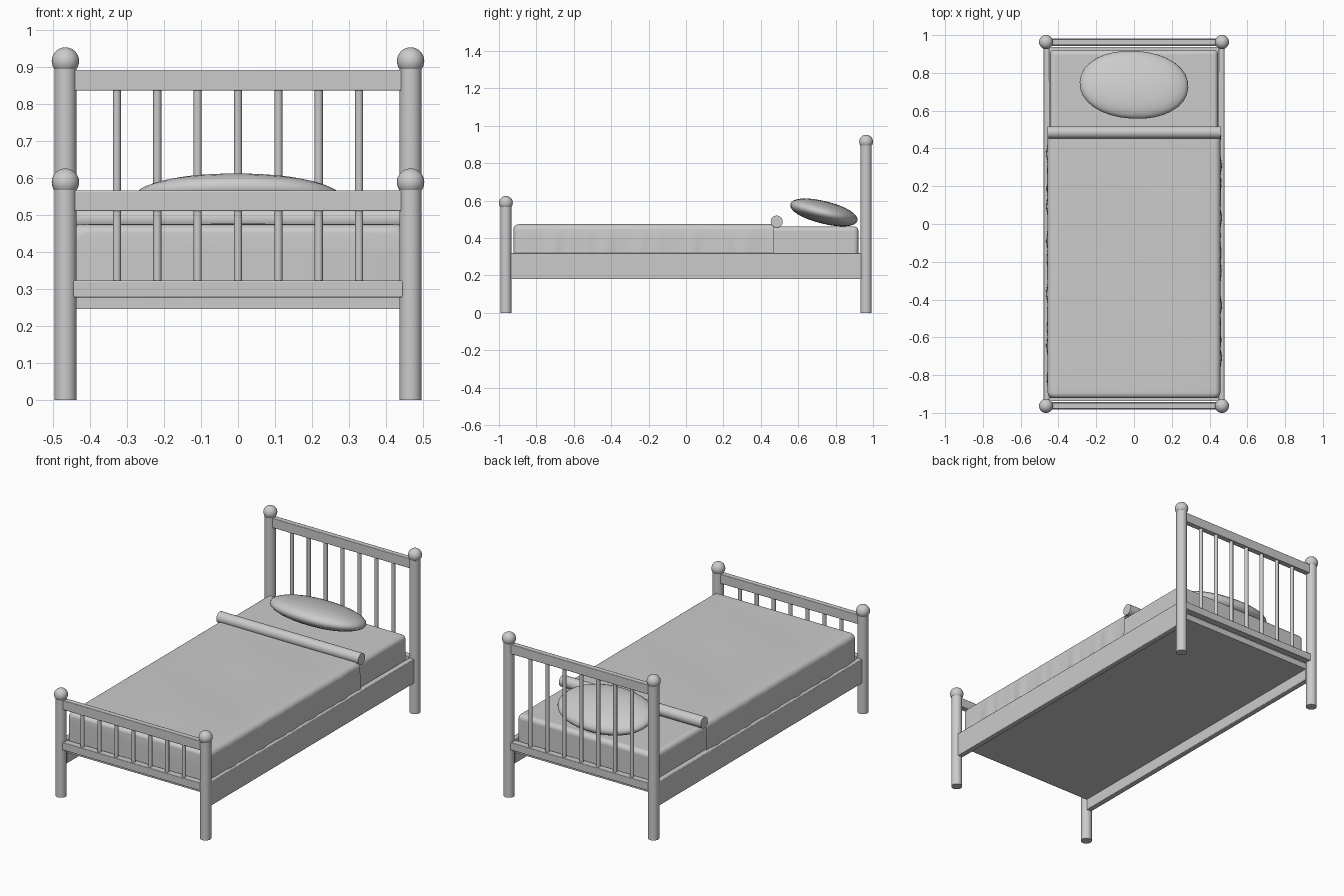
import bpy, bmesh, math

if "Cube" in bpy.data.objects:
    bpy.data.objects.remove(bpy.data.objects["Cube"])

def finish(ob, name, smooth=True):
    ob.name = name
    ob.data.name = name
    if smooth:
        bpy.ops.object.select_all(action='DESELECT')
        ob.select_set(True)
        bpy.context.view_layer.objects.active = ob
        bpy.ops.object.shade_smooth_by_angle(angle=math.radians(40))
    return ob

def box(name, lo, hi, bevel=0.0, segments=2):
    bpy.ops.mesh.primitive_cube_add(size=1)
    ob = bpy.context.object
    for v in ob.data.vertices:
        v.co = [(a + b) / 2 + c * (b - a) for a, b, c in zip(lo, hi, v.co)]
    if bevel:
        m = ob.modifiers.new("bevel", 'BEVEL')
        m.width, m.segments = bevel, segments
    return finish(ob, name, bevel > 0)

def cylinder(name, x, y, z0, z1, r, sides=32):
    bpy.ops.mesh.primitive_cylinder_add(vertices=sides, radius=r, depth=z1 - z0,
                                        location=(x, y, (z0 + z1) / 2))
    return finish(bpy.context.object, name)

def ball(name, loc, r):
    bpy.ops.mesh.primitive_uv_sphere_add(segments=32, ring_count=16, radius=r, location=loc)
    return finish(bpy.context.object, name)

# headboard and footboard: posts, ball finials, rails and spindles
PX, PY = 0.466, 0.963
for end, y, post_top, ball_z, rail in (("head", PY, 0.90, 0.915, (0.835, 0.891)),
                                       ("foot", -PY, 0.575, 0.588, (0.51, 0.565))):
    for side, s in (("left", -1), ("right", 1)):
        cylinder(f"{end}_post_{side}", s * PX, y, 0, post_top, 0.03)
        ball(f"{end}_finial_{side}", (s * PX, y, ball_z), 0.037)
    box(f"{end}_top_rail", (-0.446, y - 0.016, rail[0]), (0.446, y + 0.016, rail[1]), 0.003)
    box(f"{end}_bottom_rail", (-0.446, y - 0.02, 0.277), (0.446, y + 0.02, 0.322), 0.003)
    for i in range(7):
        cylinder(f"{end}_spindle_{i + 1}", (i - 3) * 0.109, y, 0.32, rail[0] + 0.005, 0.011, 20)

# side rails and base
for side, s in (("left", -1), ("right", 1)):
    a, b = sorted((s * 0.447, s * 0.479))
    box(f"side_rail_{side}", (a, -0.938, 0.18), (b, 0.938, 0.32), 0.003)
box("base_panel", (-0.448, -0.938, 0.245), (0.448, 0.938, 0.28))

# mattress
box("mattress", (-0.445, -0.918, 0.278), (0.445, 0.922, 0.462), 0.025, 5)

# blanket: rounded section swept along the bed, closed at the foot, with soft ripples
HW, TOP, R, BOTTOM = 0.457, 0.474, 0.03, 0.26
bm = bmesh.new()

def section(y, inset, ripple):
    hw, top = HW - inset, TOP - inset
    right = [(hw, BOTTOM), (hw, 0.30), (hw, 0.34), (hw, 0.39)]
    for k in range(7):
        a = math.pi / 2 * k / 6
        right.append((hw - R + R * math.cos(a), top - R + R * math.sin(a)))
    right += [(hw * f, top) for f in (0.75, 0.5, 0.25)]
    pts = right + [(0, top)] + [(-x, z) for x, z in reversed(right)]
    row = []
    for x, z in pts:
        low = min(1, max(0, (top - z) / 0.12)) * ripple
        wave = 0.006 * math.sin(21 * y + (1 if x > 0 else 3)) + 0.003 * math.sin(47 * y)
        x += math.copysign(low * wave, x)
        z += ripple * 0.002 * math.sin(9 * y + 5 * x) * (1 - abs(x) / 0.5)
        row.append(bm.verts.new((x, y, z)))
    return row

rows = []
for k in range(6, 0, -1):
    a = math.pi / 2 * k / 6
    rows.append(section(-0.892 - 0.03 * math.sin(a), 0.024 * (1 - math.cos(a)), 0))
N = 70
for k in range(N + 1):
    rows.append(section(-0.892 + 1.36 * k / N, 0, min(1, k / 5)))
for p, q in zip(rows, rows[1:]):
    for i in range(len(p) - 1):
        bm.faces.new((p[i], p[i + 1], q[i + 1], q[i]))
bm.faces.new(rows[0])
bmesh.ops.recalc_face_normals(bm, faces=bm.faces)
mesh = bpy.data.meshes.new("blanket")
bm.to_mesh(mesh)
bm.free()
blanket = bpy.data.objects.new("blanket", mesh)
bpy.context.collection.objects.link(blanket)
finish(blanket, "blanket")

# rolled blanket fold
fold = cylinder("blanket_fold", 0, 0, -0.457, 0.457, 0.032)
fold.rotation_euler = (0, math.pi / 2, 0)
fold.location = (0, 0.485, 0.488)

# pillow: flattened sphere, slightly squared, leaning toward the headboard
pillow = ball("pillow", (0, 0.737, 0.537), 1)
for v in pillow.data.vertices:
    x, y, z = v.co
    v.co = [math.copysign(abs(c) ** 0.95, c) * s for c, s in ((x, 0.288), (y, 0.185), (z, 0.06))]
pillow.rotation_euler = (math.radians(-14), 0, math.radians(-3))
